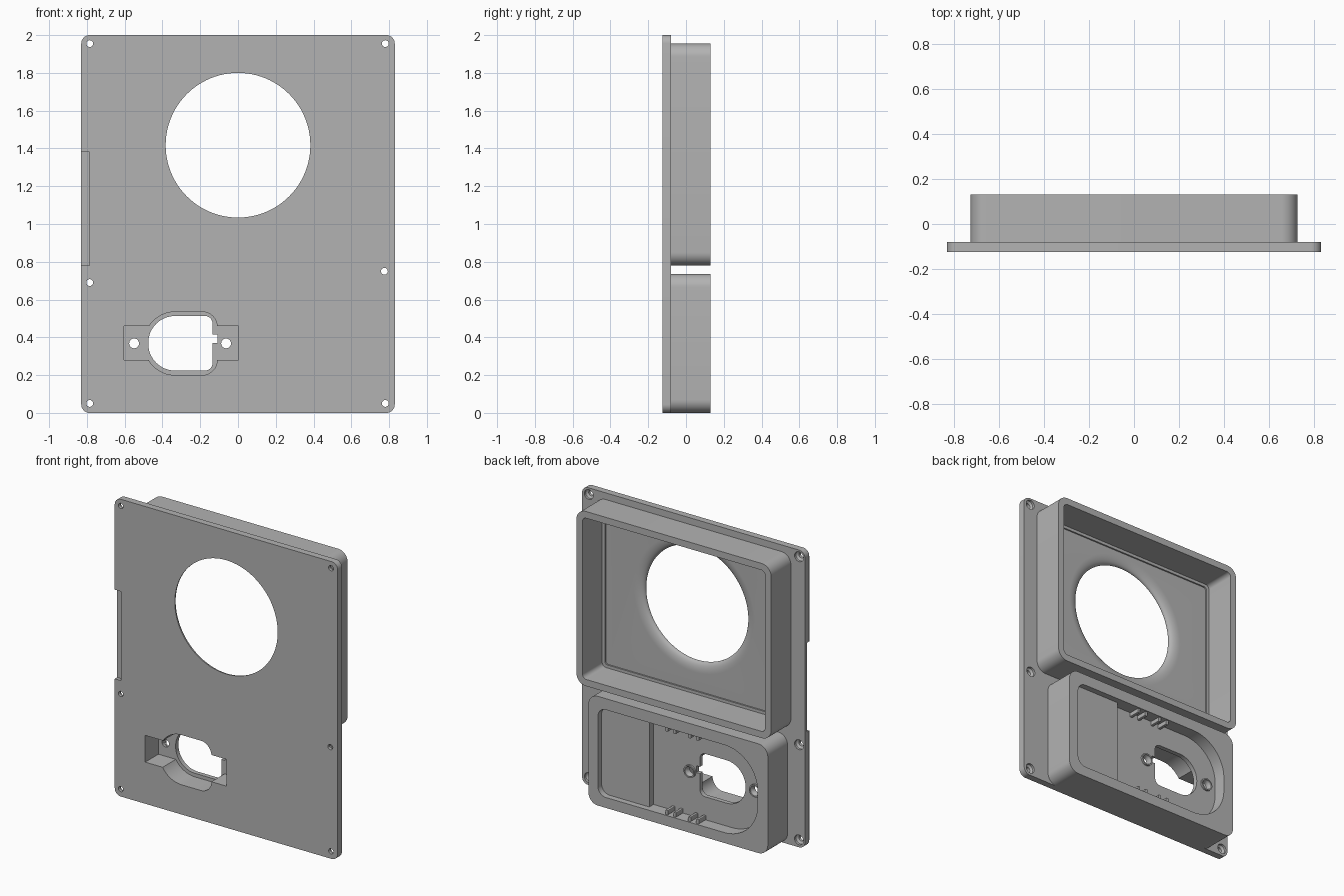
import bpy, bmesh
from math import sin, cos, pi, radians

cube = bpy.data.objects.get("Cube")
if cube:
    bpy.data.objects.remove(cube, do_unlink=True)

grey = bpy.data.materials.new("plain grey")
grey.use_nodes = True
COLOUR = (0.45, 0.45, 0.45, 1)
grey.diffuse_color = COLOUR
grey.node_tree.nodes["Principled BSDF"].inputs["Base Color"].default_value = COLOUR


def circle(x, z, r, n=32):
    return [(x + r * cos(2 * pi * i / n), z + r * sin(2 * pi * i / n)) for i in range(n)]


def rounded(x0, x1, z0, z1, left, right, n=10):
    """Rectangle outline with its own corner radius on each side."""
    corners = [(x1 - right, z1 - right, right, 0), (x0 + left, z1 - left, left, 1),
               (x0 + left, z0 + left, left, 2), (x1 - right, z0 + right, right, 3)]
    pts = []
    for cx, cz, r, quarter in corners:
        if r == 0:
            pts.append((cx, cz))
            continue
        for i in range(n + 1):
            a = pi / 2 * (quarter + i / n)
            pts.append((cx + r * cos(a), cz + r * sin(a)))
    return pts


def loft(name, *sections):
    """Closed solid through (outline, y) sections."""
    bm = bmesh.new()
    rings = [[bm.verts.new((x, y, z)) for x, z in pts] for pts, y in sections]
    n = len(rings[0])
    bm.faces.new(rings[0])
    bm.faces.new(rings[-1][::-1])
    for a, b in zip(rings, rings[1:]):
        for i in range(n):
            j = (i + 1) % n
            bm.faces.new((a[i], b[i], b[j], a[j]))
    bmesh.ops.recalc_face_normals(bm, faces=bm.faces)
    mesh = bpy.data.meshes.new(name)
    bm.to_mesh(mesh)
    bm.free()
    mesh.materials.append(grey)
    obj = bpy.data.objects.new(name, mesh)
    bpy.context.collection.objects.link(obj)
    return obj


def prism(name, outline, y0, y1):
    return loft(name, (outline, y0), (outline, y1))


def select(obj):
    bpy.ops.object.select_all(action='DESELECT')
    obj.select_set(True)
    bpy.context.view_layer.objects.active = obj


def cut(targets, cutter):
    cutter.hide_render = True
    for obj in targets:
        mod = obj.modifiers.new("cut", 'BOOLEAN')
        mod.operation = 'DIFFERENCE'
        mod.solver = 'EXACT'
        mod.object = cutter
        select(obj)
        bpy.ops.object.modifier_apply(modifier=mod.name)
    bpy.data.objects.remove(cutter, do_unlink=True)


FRONT, JOIN, BACK = -0.125, -0.08, 0.13
FLOOR, LEDGE = 0.045, 0.015

# Main solids
plate = prism("face_plate", rounded(-0.83, 0.83, 0, 2, 0.045, 0.045), FRONT, JOIN)
frame = prism("upper_frame", rounded(-0.725, 0.725, 0.78, 1.955, 0.07, 0.07), JOIN, BACK)
housing = prism("lower_housing", rounded(-0.70, 0.635, 0, 0.735, 0.07, 0.07), JOIN, BACK)

# Upper frame opening and the shallow stepped recess in the plate
cut([frame], prism("frame_opening", rounded(-0.68, 0.68, 0.825, 1.91, 0.03, 0.03), -0.2, 0.2))
cut([plate], prism("plate_recess", rounded(-0.66, 0.66, 0.845, 1.89, 0.02, 0.02), -0.09, 0.1))

# Round window with a flared back edge
flare = [(circle(0, 1.417, 0.383, 96), -0.2)]
for i in range(9):
    a = pi / 2 * i / 8
    flare.append((circle(0, 1.417, 0.453 - 0.07 * cos(a), 96), -0.12 + 0.0301 * sin(a)))
flare.append((circle(0, 1.417, 0.453, 96), 0.1))
cut([plate], loft("window_cutter", *flare))

# Side notch in the front of the plate
cut([plate], prism("notch_cutter", rounded(-0.9, -0.785, 0.78, 1.38, 0, 0), -0.2, -0.1))

# Plate screw holes, countersunk at the back
for x, z in [(-0.785, 1.955), (0.78, 1.955), (-0.785, 0.69),
             (0.775, 0.75), (-0.785, 0.05), (0.78, 0.05)]:
    small, large = circle(x, z, 0.018, 24), circle(x, z, 0.033, 24)
    cut([plate], loft("screw_cutter", (small, -0.2), (small, -0.105),
                      (large, -0.095), (large, 0)))

# Rear pocket of the housing: shallow on one side, deeper on the other
cut([housing], prism("pocket_shallow", rounded(-0.1, 0.565, 0.07, 0.66, 0, 0.06), 0.09, 0.2))
cut([housing], prism("pocket_deep", rounded(-0.625, 0.21, 0.07, 0.66, 0.25, 0, 16), FLOOR, 0.2))

# Front socket recess: mounting bracket shape joined with the socket outline
both = [plate, housing]
cut(both, prism("bracket_recess", rounded(-0.603, 0.003, 0.28, 0.46, 0, 0), -0.2, LEDGE))
cut(both, prism("socket_recess", rounded(-0.497, -0.11, 0.2, 0.535, 0.165, 0.08, 16), -0.2, LEDGE))

# Socket opening with its key slot
cut([housing], prism("socket_hole", rounded(-0.475, -0.135, 0.224, 0.513, 0.142, 0.04, 16), -0.2, 0.2))
cut([housing], prism("key_slot", rounded(-0.2, -0.108, 0.37, 0.415, 0, 0), -0.2, 0.2))

# Raised screw seats beside the socket
for x in (-0.55, -0.063):
    hole, sink = circle(x, 0.368, 0.026), circle(x, 0.368, 0.036)
    cut([housing], loft("seat_cutter", (hole, -0.1), (hole, 0.03), (sink, 0.05), (sink, 0.1)))
    seat = prism("screw_seat", circle(x, 0.368, 0.042), FLOOR, FLOOR + 0.012)
    cut([seat], prism("seat_hole", circle(x, 0.368, 0.033), 0, 0.2))
    both.append(seat)

# Small cable clips on the top and bottom walls of the pocket
clips = []
for z0, z1 in ((0.07, 0.10), (0.63, 0.66)):
    for x in (-0.17, -0.11, 0.0, 0.06):
        clips.append(prism("cable_clip", rounded(x - 0.01, x + 0.01, z0, z1, 0.004, 0.004, 3),
                           FLOOR, BACK - 0.01))

for obj in [frame] + both + clips:
    select(obj)
    bpy.ops.object.shade_smooth_by_angle(angle=radians(30))
